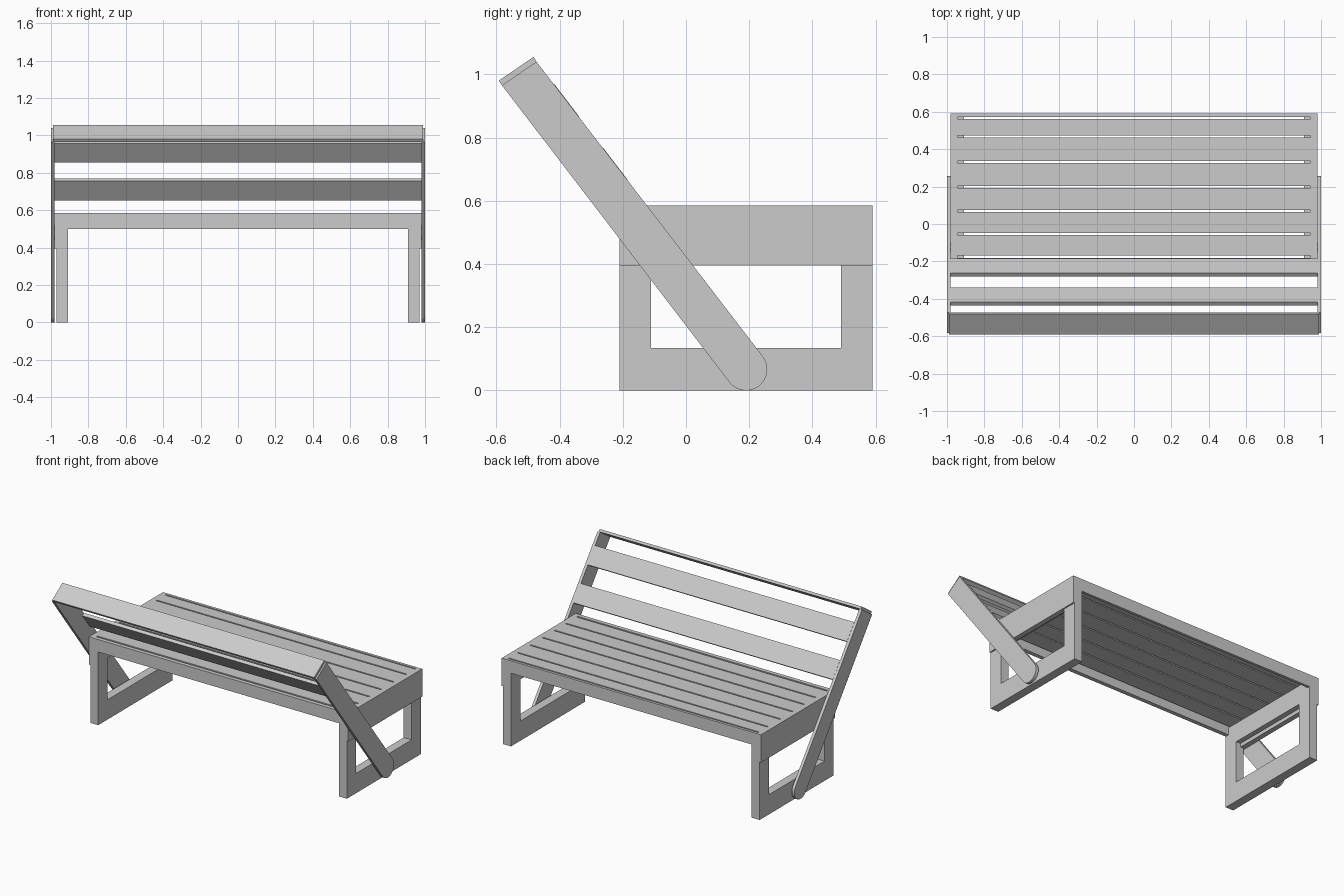
import bpy
import math

old = bpy.data.objects.get("Cube")
if old:
    bpy.data.objects.remove(old, do_unlink=True)

grey = bpy.data.materials.new("plain_grey")
grey.use_nodes = True
COLOUR = (0.6, 0.6, 0.6, 1)
grey.diffuse_color = COLOUR
grey.node_tree.nodes["Principled BSDF"].inputs["Base Color"].default_value = COLOUR


def prism(name, profile, x0, x1):
    """Extrude a counter-clockwise (y, z) profile from x0 to x1."""
    n = len(profile)
    verts = [(x, y, z) for x in (x0, x1) for y, z in profile]
    faces = [tuple(reversed(range(n))), tuple(range(n, 2 * n))]
    faces += [(i, (i + 1) % n, (i + 1) % n + n, i + n) for i in range(n)]
    mesh = bpy.data.meshes.new(name)
    mesh.from_pydata(verts, [], faces)
    mesh.materials.append(grey)
    obj = bpy.data.objects.new(name, mesh)
    bpy.context.collection.objects.link(obj)
    return obj


def box(name, x, y, z):
    return prism(name, [(y[0], z[0]), (y[1], z[0]), (y[1], z[1]), (y[0], z[1])], *x)


def pair(name, maker, shape, x0, x1):
    """Build a part on both sides."""
    maker("left_" + name, *shape(x0, x1))
    maker("right_" + name, *shape(-x1, -x0))


def side_box(name, x, y, z):
    pair(name, box, lambda a, b: ((a, b), y, z), *x)


FRONT, BACK = -0.21, 0.59
TOP = 0.585
SIDE = 0.98

# Rectangular leg frames
LEG_X = (0.91, 0.97)
side_box("front_leg", LEG_X, (FRONT, FRONT + 0.1), (0, 0.55))
side_box("back_leg", LEG_X, (BACK - 0.1, BACK), (0, 0.55))
side_box("bottom_rail", LEG_X, (FRONT + 0.1, BACK - 0.1), (0, 0.135))
side_box("seat_ledge", (0.91, 0.945), (FRONT + 0.1, BACK - 0.1), (0.42, 0.55))

# Seat surround
side_box("seat_side", (0.945, SIDE), (FRONT, BACK), (0.395, TOP))
box("front_apron", (-0.945, 0.945), (FRONT, -0.182), (0.5, TOP))
box("back_apron", (-0.945, 0.945), (0.572, BACK), (0.5, TOP))

# Seat slats between narrow gaps
gaps = [-0.174, -0.053, 0.07, 0.198, 0.332, 0.468, 0.567]
for i, (a, b) in enumerate(zip(gaps, gaps[1:])):
    box(f"seat_slat_{i + 1}", (-0.945, 0.945), (a + 0.005, b - 0.005), (0.55, TOP))

# Leaning arms, rounded at the foot
RADIUS = 0.067
PIVOT = (0.19, RADIUS)
LEAN = math.atan2(0.794, -0.608)
ALONG = (math.cos(LEAN), math.sin(LEAN))
ACROSS = (ALONG[1], -ALONG[0])


def on_arm(t, s):
    """Point t along the arm and s across it, towards the seat."""
    return tuple(PIVOT[k] + ALONG[k] * t + ACROSS[k] * s for k in (0, 1))


STEPS = 24
foot = [(PIVOT[0] + RADIUS * math.cos(LEAN + math.pi * (0.5 + i / STEPS)),
         PIVOT[1] + RADIUS * math.sin(LEAN + math.pi * (0.5 + i / STEPS)))
        for i in range(STEPS + 1)]
arm = foot + [(-0.473, 1.04), (-0.582, 0.965)]
pair("back_arm", prism, lambda a, b: (arm, a, b), SIDE, 1.0)

# Backrest slats, flush with the seat side of the arms
for name, t in (("lower", 0.704), ("upper", 0.957)):
    board = [on_arm(t, 0.045), on_arm(t, RADIUS),
             on_arm(t + 0.129, RADIUS), on_arm(t + 0.129, 0.045)]
    prism(name + "_back_slat", board, -SIDE, SIDE)

# Cap board across the arm tops
cap = [(-0.582, 0.965), (-0.473, 1.04), (-0.482, 1.055), (-0.592, 0.98)]
prism("top_cap", cap, -0.99, 0.99)
